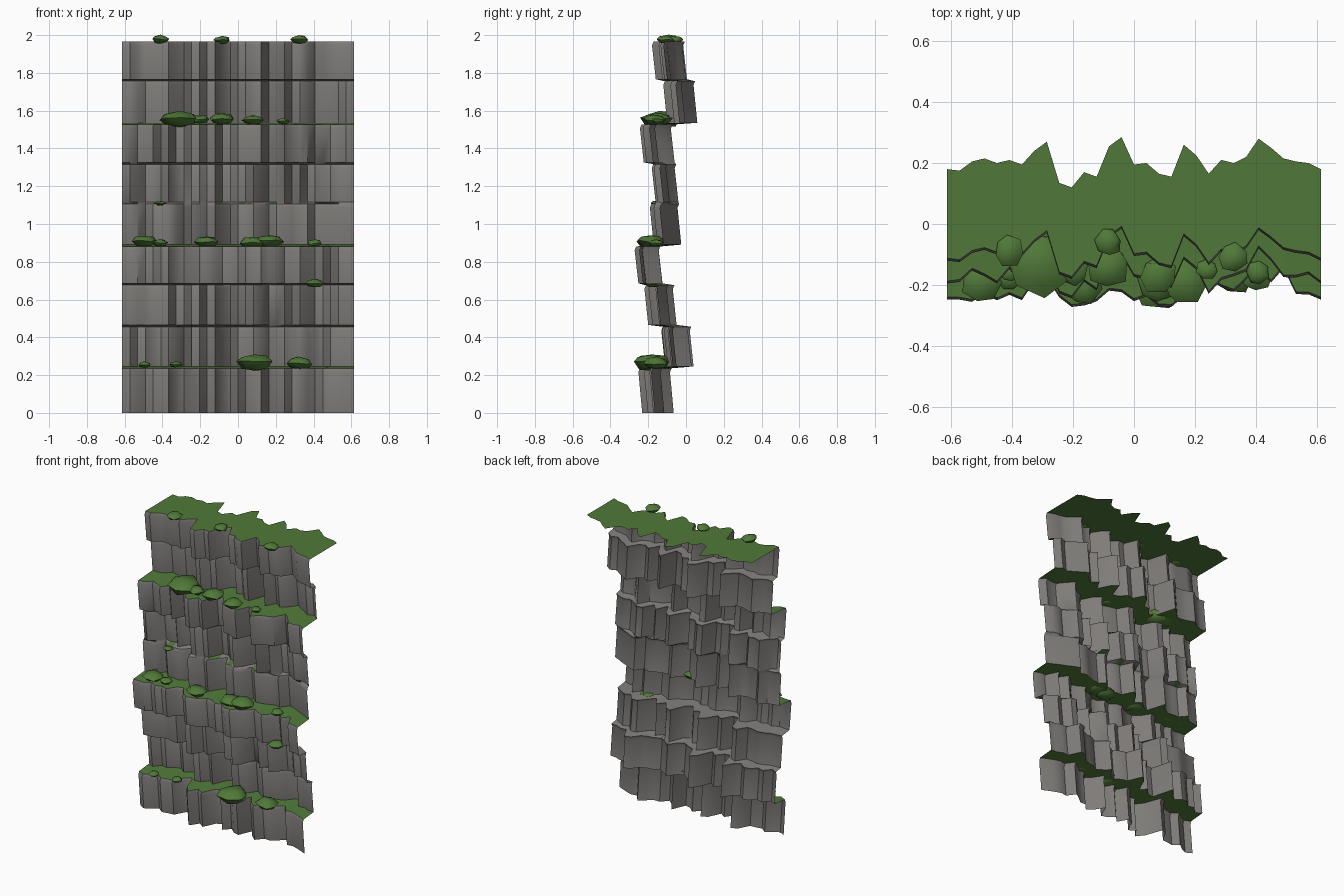
import bpy, bmesh, math, random
from mathutils import Matrix

if "Cube" in bpy.data.objects:
    bpy.data.objects.remove(bpy.data.objects["Cube"])

random.seed(4)

def material(name, color):
    m = bpy.data.materials.new(name)
    m.diffuse_color = color
    m.use_nodes = True
    m.node_tree.nodes["Principled BSDF"].inputs["Base Color"].default_value = m.diffuse_color
    return m

rock = material("rock", (0.21, 0.20, 0.19, 1))
grass = material("grass", (0.08, 0.19, 0.04, 1))

# Column profiles (front face y): the rim of the cliff and its outermost outline
rim = [-.12, -.125, -.095, -.085, -.10, -.09, -.105, -.06, -.03, -.165, -.18, -.13,
       -.145, -.045, -.015, -.105, -.10, -.135, -.145, -.04, -.075, -.135, -.09, -.10,
       -.08, -.02, -.05, -.085, -.095, -.10, -.12]
outer = [-.245, -.26, -.25, -.215, -.25, -.215, -.245, -.21, -.17, -.20, -.24, -.25,
         -.26, -.22, -.23, -.235, -.26, -.265, -.28, -.23, -.21, -.14, -.21, -.20,
         -.15, -.14, -.18, -.15, -.21, -.23, -.245]
N = len(rim)
xs = [-0.613 + 1.226 * i / (N - 1) for i in range(N)]

# Rock bands: bottom z, top z, front-most y, rear-most y, end y, share of rim, roughness
bands = [
    (0.00, 0.24, -.272, -.085, -.185, 0.85, .03), (0.24, 0.46, -.20, .02, -.09, 1, .03),
    (0.46, 0.68, -.22, -.07, -.155, 0.9, .03), (0.68, 0.885, -.272, -.13, -.248, 0.2, .02),
    (0.885, 1.11, -.23, -.045, -.14, 0.9, .03), (1.11, 1.32, -.225, -.06, -.14, 0.9, .03),
    (1.32, 1.53, -.245, -.08, -.195, 1, .02), (1.53, 1.76, -.12, .04, -.055, 1, .015),
    (1.76, 1.965, -.18, -.015, -.12, 1, 0)]

def band_profile(lo, hi, end, share, rough):
    p = []
    for i, (a, b) in enumerate(zip(rim, outer)):
        n = 0 if i in (0, N - 1) else random.uniform(-rough, rough)
        y = end + share * (a - rim[0]) + (1 - share) * (b - outer[0]) + n
        p.append(min(max(y, lo), hi))
    return p

# Cliff wall: one open sheet of stacked leaning bands joined by sloping ledges
rows = []
for z0, z1, *shape in bands:
    p = band_profile(*shape)
    foot_z = z0 + .006 if z0 > 0 else 0
    top_z = z1 - .004 if z1 < 1.9 else z1
    rows.append(("ledge", [(x, y + .02, foot_z) for x, y in zip(xs, p)]))
    rows.append(("wall", [(x, y, top_z - .02) for x, y in zip(xs, p)]))
    rows.append(("wall", [(x, y + .008, top_z) for x, y in zip(xs, p)]))
rows.append(("cap", [(x, y + .30, 1.965) for x, y in zip(xs, rim)]))

bm = bmesh.new()
grid = [[bm.verts.new(c) for c in r[1]] for r in rows]
for j in range(1, len(grid)):
    kind = rows[j][0]
    low, up = grid[j - 1], grid[j]
    for i in range(N - 1):
        f = bm.faces.new((low[i], low[i + 1], up[i + 1], up[i]))
        depth = (up[i].co.y + up[i + 1].co.y - low[i].co.y - low[i + 1].co.y) / 2
        f.material_index = int(kind == "cap" or (kind == "ledge" and depth > .035))
mesh = bpy.data.meshes.new("cliff_wall")
bm.to_mesh(mesh)
bm.free()
mesh.materials.append(rock)
mesh.materials.append(grass)
wall = bpy.data.objects.new("cliff_wall", mesh)
bpy.context.collection.objects.link(wall)

# Bushes on the ledges: x, y, z, radius
bushes = [
    (-.41, -.09, 1.978, .05), (-.085, -.06, 1.975, .045), (.325, -.11, 1.976, .05),
    (-.31, -.13, 1.555, .105), (-.20, -.15, 1.555, .05), (-.085, -.14, 1.555, .07),
    (.08, -.165, 1.55, .06), (.24, -.15, 1.545, .035), (-.41, -.16, 1.11, .03),
    (-.50, -.19, .91, .065), (-.41, -.18, .90, .04), (-.165, -.20, .905, .065),
    (.08, -.19, .90, .07), (.165, -.19, .91, .075), (.405, -.16, .90, .04),
    (.405, -.17, .685, .05), (-.495, -.19, .255, .035), (-.33, -.18, .255, .035),
    (.085, -.185, .268, .10), (.325, -.16, .262, .07)]
bm = bmesh.new()
for x, y, z, r in bushes:
    m = (Matrix.Translation((x, y, z)) @ Matrix.Rotation(random.uniform(0, 6), 4, 'Z')
         @ Matrix.Diagonal((r, r, r * .45, 1)))
    ball = bmesh.ops.create_uvsphere(bm, u_segments=7, v_segments=4, radius=1, matrix=m)
    for v in ball["verts"]:
        v.co.x += random.uniform(-.1, .1) * r
        v.co.y += random.uniform(-.1, .1) * r
        v.co.z += random.uniform(-.08, .08) * r
mesh = bpy.data.meshes.new("ledge_bushes")
bm.to_mesh(mesh)
bm.free()
mesh.materials.append(grass)
shrubs = bpy.data.objects.new("ledge_bushes", mesh)
bpy.context.collection.objects.link(shrubs)

# Soft shading with hard rock edges
for obj, angle in ((wall, 40), (shrubs, 60)):
    bpy.ops.object.select_all(action='DESELECT')
    obj.select_set(True)
    bpy.context.view_layer.objects.active = obj
    bpy.ops.object.shade_smooth_by_angle(angle=math.radians(angle))
